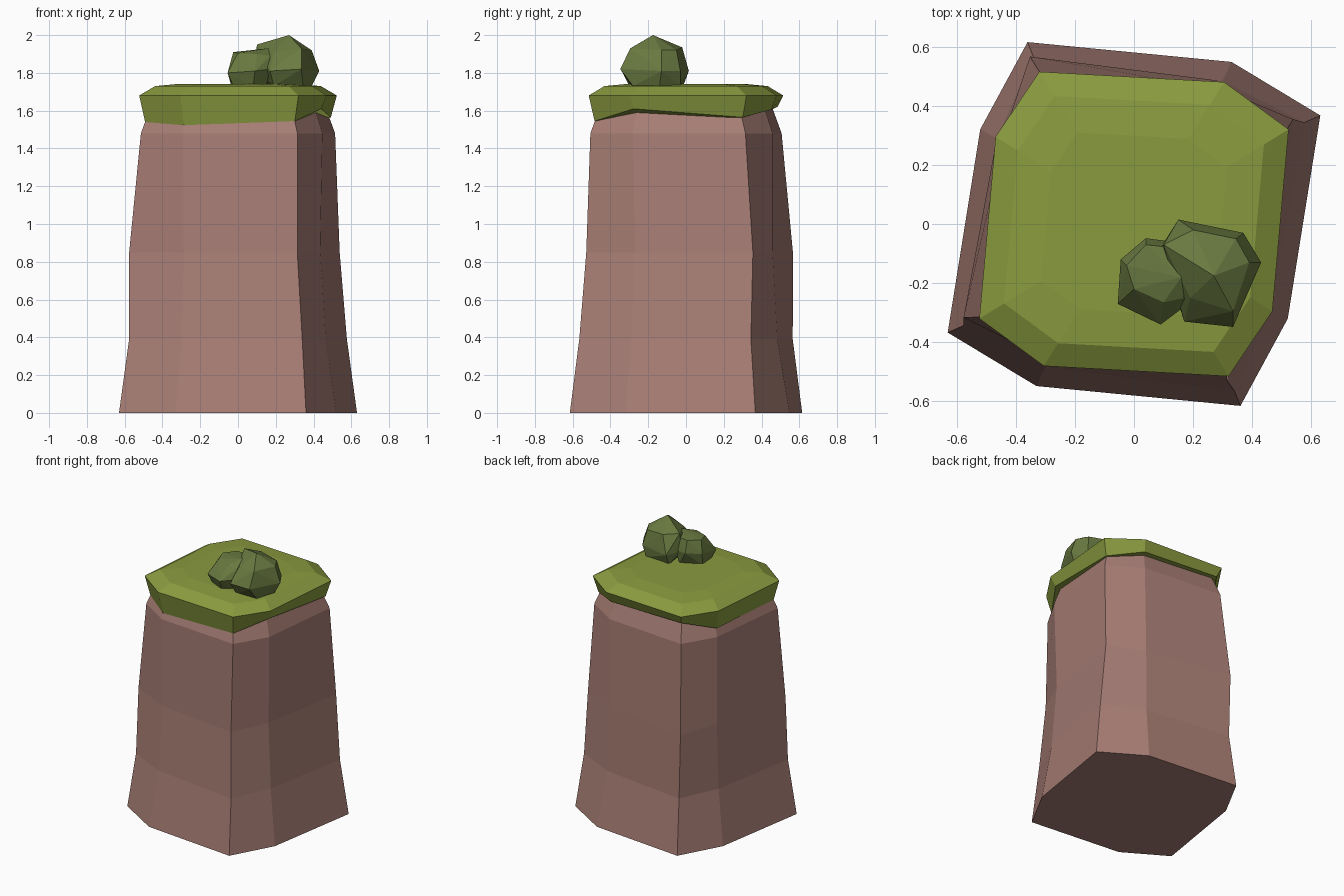
import bpy, bmesh

if "Cube" in bpy.data.objects:
    bpy.data.objects.remove(bpy.data.objects["Cube"])


def material(name, srgb):
    m = bpy.data.materials.new(name)
    lin = [((c / 255 + 0.055) / 1.055) ** 2.4 for c in srgb]
    m.diffuse_color = (*lin, 1)
    m.use_nodes = True
    m.node_tree.nodes["Principled BSDF"].inputs["Base Color"].default_value = m.diffuse_color
    return m


CLAY = material("reddish clay", (168, 126, 117))
GRASS = material("grass green", (138, 155, 63))
LEAF = material("bush green", (106, 122, 65))


def finish(name, bm, mat):
    bmesh.ops.recalc_face_normals(bm, faces=bm.faces)
    me = bpy.data.meshes.new(name)
    bm.to_mesh(me)
    bm.free()
    me.materials.append(mat)
    ob = bpy.data.objects.new(name, me)
    bpy.context.collection.objects.link(ob)
    return ob


def loft(name, rings, mat):
    """Join rings of 3D points with quads and close both ends."""
    bm = bmesh.new()
    loops = [[bm.verts.new(p) for p in ring] for ring in rings]
    n = len(loops[0])
    for a, b in zip(loops, loops[1:]):
        for i in range(n):
            j = (i + 1) % n
            bm.faces.new((a[i], a[j], b[j], b[i]))
    bm.faces.new(loops[0][::-1])
    bm.faces.new(loops[-1])
    return finish(name, bm, mat)


def hull(name, points, mat):
    bm = bmesh.new()
    for p in points:
        bm.verts.new(p)
    bmesh.ops.convex_hull(bm, input=bm.verts)
    loose = [v for v in bm.verts if not v.link_faces]
    bmesh.ops.delete(bm, geom=loose, context='VERTS')
    return finish(name, bm, mat)


def mirrored(half):
    """Half an outline completed by a half turn."""
    return half + [(-x, -y) for x, y in half]


foot = mirrored([(-.63, -.367), (-.33, -.548), (.36, -.615), (.52, -.32)])
rim = mirrored([(-.523, -.32), (-.305, -.48), (.32, -.515), (.468, -.295)])

# Rock column: z, blend from foot to rim outline, scale of the long corners,
# scale of the short corners, sideways shift of the long corners
levels = [(0, 0, 1, 1, 0), (.39, .5, 1, .94, 0), (.85, .68, 1, .905, .019),
          (1.48, 1, .983, .955, 0), (1.64, 1, .87, .85, 0)]
rings = []
for z, t, s_long, s_short, d in levels:
    ring = []
    for i, ((fx, fy), (rx, ry)) in enumerate(zip(foot, rim)):
        s, k = (s_short, d * .2) if i % 2 else (s_long, d)
        ring.append(((fx + (rx - fx) * t) * s - k, (fy + (ry - fy) * t) * s + k, z))
    rings.append(ring)
loft("rock_column", rings, CLAY)

# Grass cap with an uneven lower lip
lip = [1.54, 1.523, 1.545, 1.61, 1.565, 1.605, 1.62, 1.54]
cap = [[(x * .94, y * .94, z) for (x, y), z in zip(rim, lip)]]
for z, s in [(1.68, 1), (1.73, .84), (1.742, .6)]:
    cap.append([(x * s, y * s, z) for x, y in rim])
loft("grass_cap", cap, GRASS)

# Faceted bushes
hull("large_bush", [
    (.27, -.175, 2.0), (.10, -.07, 1.95), (.20, -.02, 1.935), (.345, -.05, 1.92),
    (.39, -.13, 1.92), (.335, -.295, 1.93), (.19, -.25, 1.91),
    (.15, .015, 1.81), (.37, -.03, 1.81), (.43, -.13, 1.81), (.335, -.348, 1.82),
    (.17, -.33, 1.81), (.09, -.08, 1.82), (.39, -.14, 1.73), (.345, -.28, 1.73),
    (.19, -.29, 1.73), (.15, -.015, 1.73), (.34, -.03, 1.73)], LEAF)
hull("small_bush", [
    (-.025, -.14, 1.91), (.04, -.07, 1.915), (.13, -.08, 1.92), (.16, -.18, 1.93),
    (.0, -.22, 1.905), (.1, -.265, 1.90), (.17, -.25, 1.89), (-.045, -.12, 1.82),
    (.04, -.048, 1.83), (.13, -.06, 1.83), (-.055, -.27, 1.80), (.09, -.34, 1.81),
    (.17, -.28, 1.82), (-.035, -.14, 1.73), (-.025, -.25, 1.73), (.08, -.3, 1.73),
    (.15, -.25, 1.73), (.1, -.07, 1.73)], LEAF)
